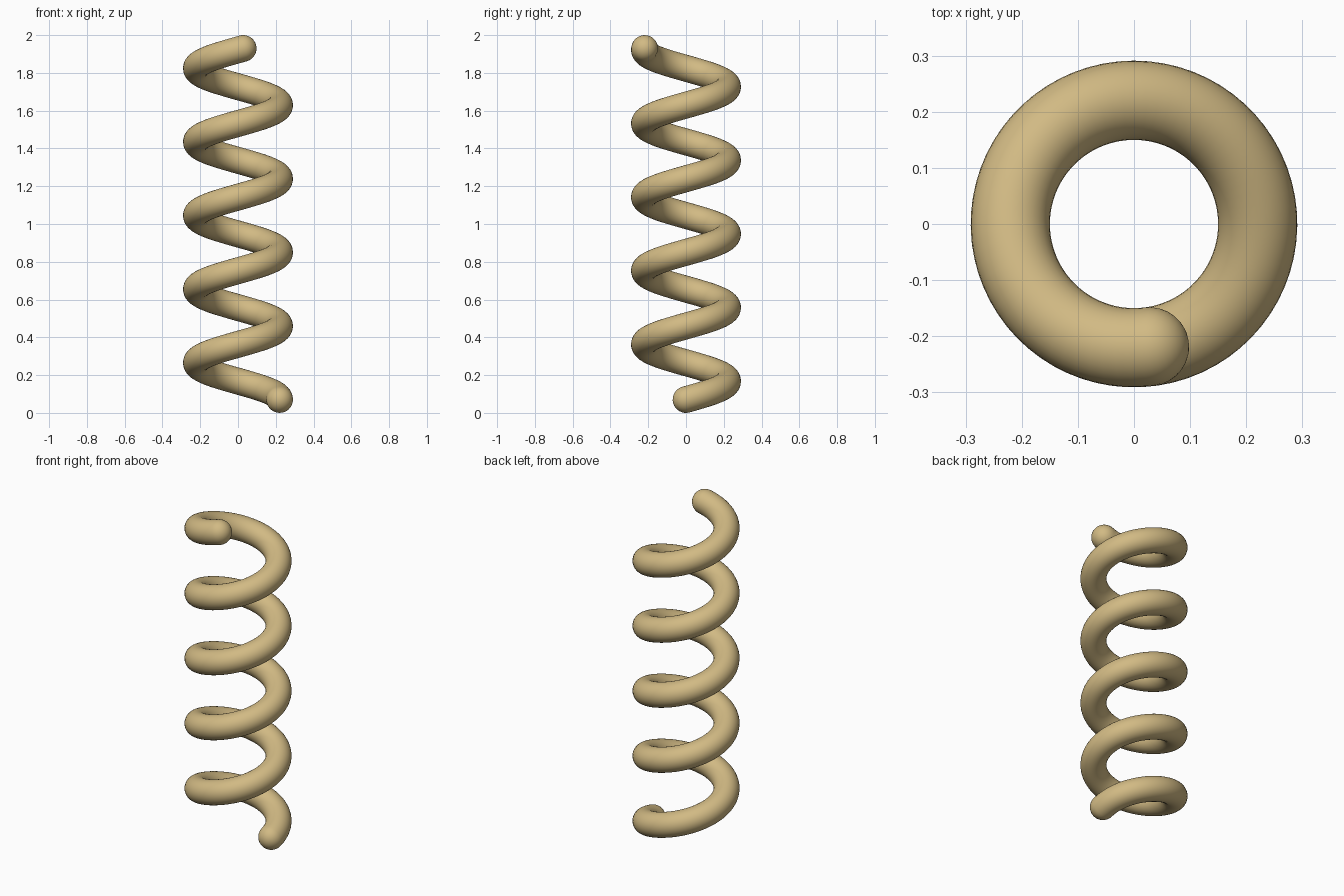
import bpy, bmesh
from math import sin, cos, pi, tau
from mathutils import Vector

cube = bpy.data.objects.get("Cube")
if cube:
    bpy.data.objects.remove(cube, do_unlink=True)

COIL_R, WIRE_R = 0.2205, 0.0705
TURNS = 4.77
HEIGHT = 2 - 2 * WIRE_R
SIDES, STEPS, CAP = 32, 320, 8

brass = bpy.data.materials.new("pale brass")
brass.use_nodes = True
colour = (0.64, 0.49, 0.23, 1)
brass.diffuse_color = colour
brass.node_tree.nodes["Principled BSDF"].inputs["Base Color"].default_value = colour


def frame(t):
    """Centre, tangent, outward normal and binormal of the helix at t in 0..1."""
    a = t * TURNS * tau
    centre = Vector((COIL_R * cos(a), COIL_R * sin(a), WIRE_R + HEIGHT * t))
    tangent = Vector((-COIL_R * sin(a), COIL_R * cos(a), HEIGHT / (TURNS * tau))).normalized()
    normal = Vector((cos(a), sin(a), 0))
    return centre, tangent, normal, tangent.cross(normal)


# Stations along the wire: (t, offset along tangent, ring radius)
cap = [(WIRE_R * sin(i / CAP * pi / 2), WIRE_R * cos(i / CAP * pi / 2)) for i in range(1, CAP)]
stations = [(0, -d, r) for d, r in reversed(cap)]
stations += [(i / STEPS, 0, WIRE_R) for i in range(STEPS + 1)]
stations += [(1, d, r) for d, r in cap]

# Sweep the round wire, then close the domed ends
bm = bmesh.new()
rings = []
for t, offset, radius in stations:
    c, tan, n, b = frame(t)
    rings.append([bm.verts.new(c + tan * offset + radius * (n * cos(k * tau / SIDES) + b * sin(k * tau / SIDES)))
                  for k in range(SIDES)])
for lower, upper in zip(rings, rings[1:]):
    for k in range(SIDES):
        j = (k + 1) % SIDES
        bm.faces.new((lower[k], lower[j], upper[j], upper[k]))
for t, side, ring in ((0, -1, rings[0]), (1, 1, rings[-1])):
    c, tan, n, b = frame(t)
    pole = bm.verts.new(c + tan * side * WIRE_R)
    for k in range(SIDES):
        bm.faces.new((ring[k], ring[(k + 1) % SIDES], pole))
bmesh.ops.recalc_face_normals(bm, faces=bm.faces)
for f in bm.faces:
    f.smooth = True

mesh = bpy.data.meshes.new("coil_spring")
bm.to_mesh(mesh)
bm.free()
mesh.materials.append(brass)
spring = bpy.data.objects.new("coil_spring", mesh)
bpy.context.collection.objects.link(spring)
